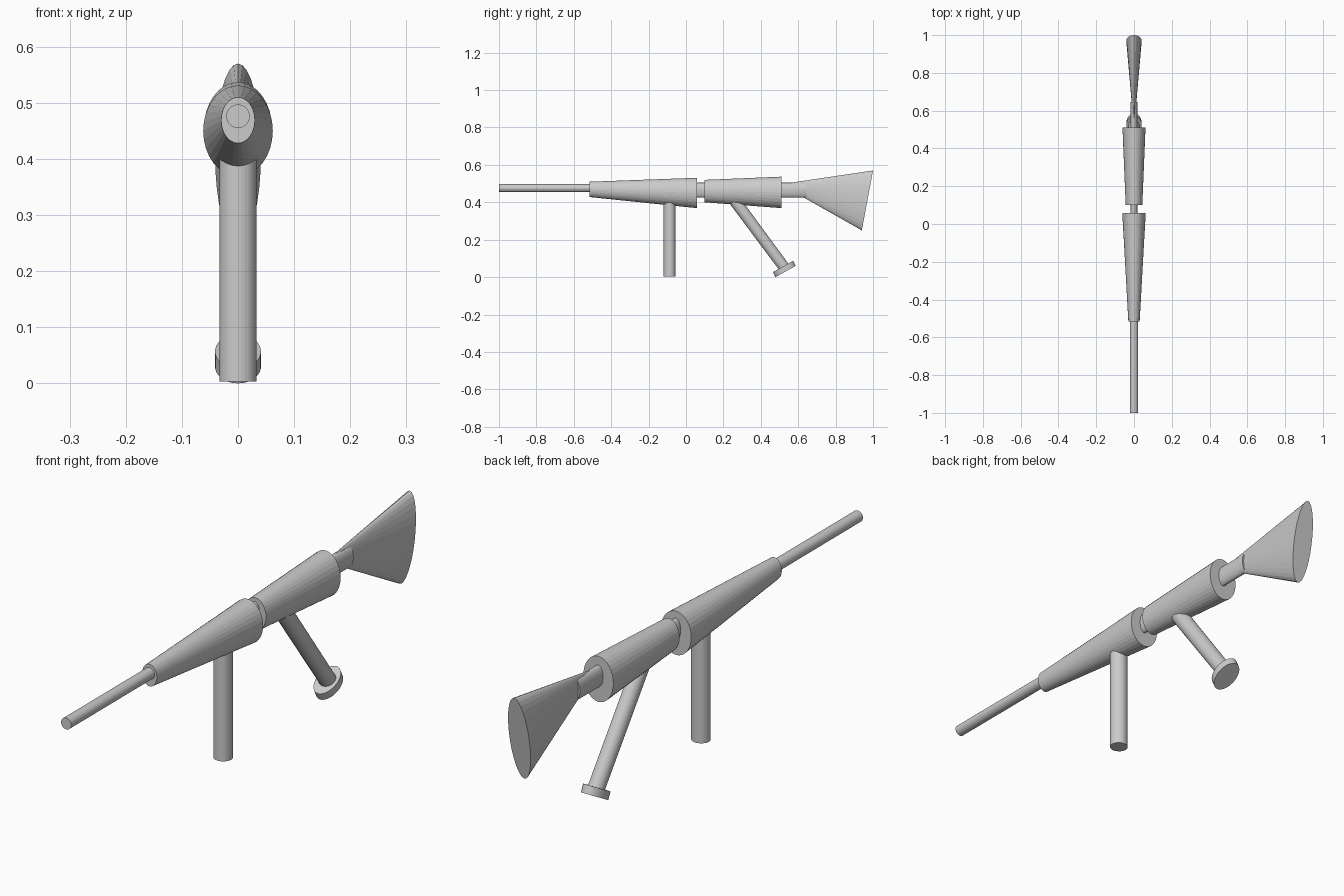
import bpy, bmesh, math
from mathutils import Vector

if "Cube" in bpy.data.objects:
    bpy.data.objects.remove(bpy.data.objects["Cube"])

SIDES = 32


def loft(name, *sections):
    """Elliptical tube; a section is (y, z, half width in x, (dy, dz) half-height vector)."""
    bm = bmesh.new()
    rings = []
    for y, z, hw, (dy, dz) in sections:
        ring = []
        for i in range(SIDES):
            a = 2 * math.pi * i / SIDES
            c, s = math.cos(a), math.sin(a)
            ring.append(bm.verts.new(Vector((hw * c, y + dy * s, z + dz * s))))
        rings.append(ring)
    for r0, r1 in zip(rings, rings[1:]):
        for i in range(SIDES):
            j = (i + 1) % SIDES
            bm.faces.new((r0[i], r0[j], r1[j], r1[i]))
    bm.faces.new(rings[0])
    bm.faces.new(rings[-1])
    bmesh.ops.recalc_face_normals(bm, faces=bm.faces)
    mesh = bpy.data.meshes.new(name)
    bm.to_mesh(mesh)
    bm.free()
    obj = bpy.data.objects.new(name, mesh)
    bpy.context.collection.objects.link(obj)
    return obj


# Thin tube at the front
loft("barrel", (-1.0, 0.476, 0.021, (0, 0.021)), (-0.45, 0.476, 0.021, (0, 0.021)))

# Tapered bodies
loft("fore_body", (-0.515, 0.469, 0.030, (0, 0.041)), (0.058, 0.450, 0.062, (0, 0.081)))
loft("rear_body", (0.10, 0.460, 0.044, (0, 0.060)), (0.51, 0.453, 0.061, (0, 0.084)))

# Inner rod joining the bodies and the stock
loft("connecting_rod", (0.0, 0.465, 0.019, (0, 0.040)), (0.645, 0.465, 0.019, (0, 0.040)))

# Cone-shaped shoulder stock, narrow end hidden in the rear body
loft("stock", (0.507, 0.496, 0.0005, (0.0002, 0.001)), (0.97, 0.41, 0.041, (0.03, 0.16)))

# Upright front grip
loft("front_grip", (-0.087, 0.003, 0.033, (0.032, 0)), (-0.087, 0.43, 0.033, (0.032, 0)))

# Slanted rear grip and its end cap
loft("rear_grip", (0.245, 0.43, 0.029, (0.026, 0.018)), (0.525, 0.052, 0.029, (0.026, 0.015)))
loft("grip_cap", (0.519, 0.057, 0.041, (0.054, 0.030)), (0.532, 0.030, 0.041, (0.054, 0.030)))
